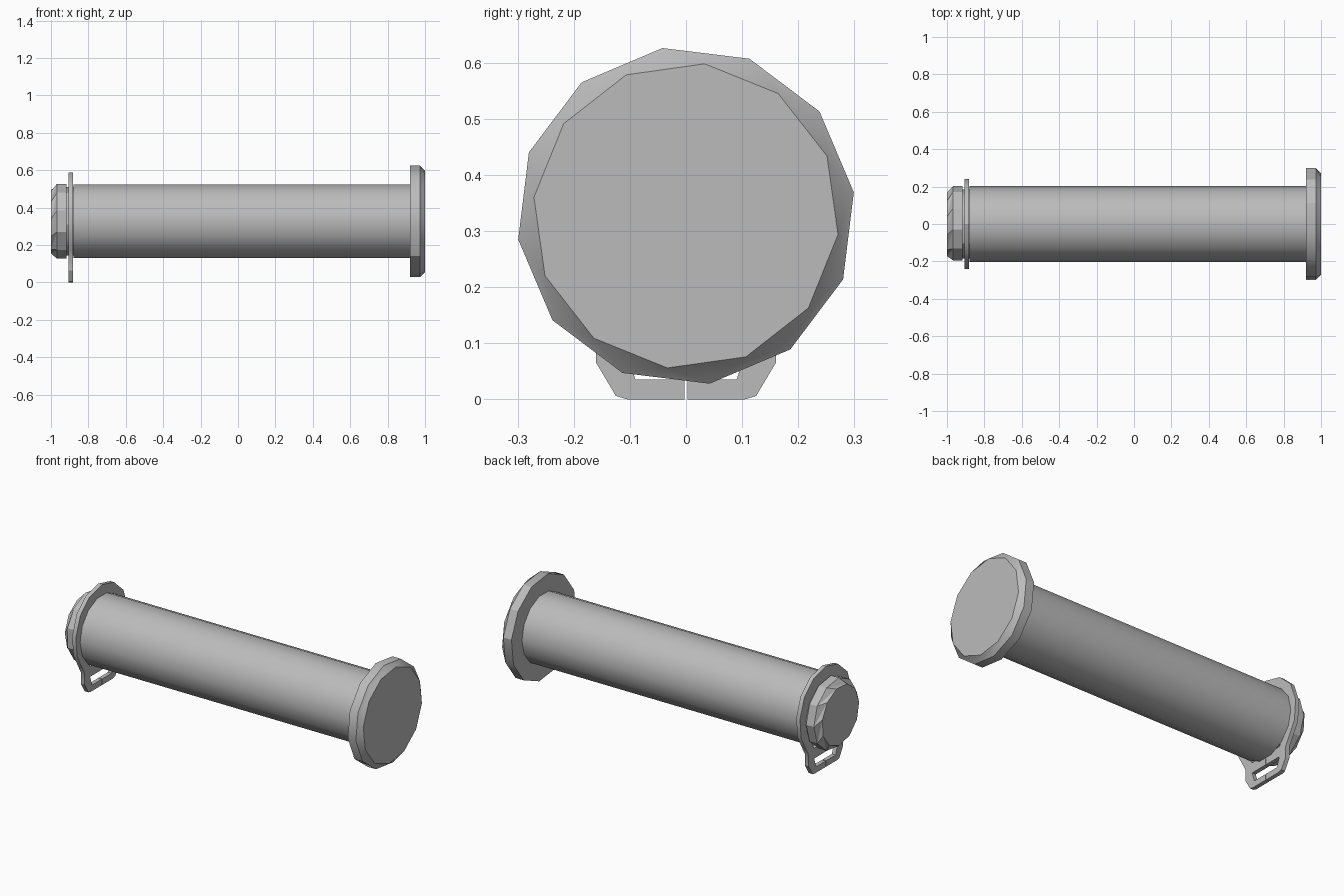
import bpy, bmesh
from math import sin, cos, radians, tau

cube = bpy.data.objects.get("Cube")
if cube:
    bpy.data.objects.remove(cube)

AXIS_Z = 0.327

steel = bpy.data.materials.new("plain grey steel")
steel.use_nodes = True
GREY = (0.5, 0.5, 0.5, 1)
steel.diffuse_color = GREY
steel.node_tree.nodes["Principled BSDF"].inputs["Base Color"].default_value = GREY


def finish(name, bm, angle):
    bmesh.ops.recalc_face_normals(bm, faces=bm.faces)
    mesh = bpy.data.meshes.new(name)
    bm.to_mesh(mesh)
    bm.free()
    mesh.materials.append(steel)
    obj = bpy.data.objects.new(name, mesh)
    bpy.context.collection.objects.link(obj)
    bpy.ops.object.select_all(action="DESELECT")
    obj.select_set(True)
    bpy.context.view_layer.objects.active = obj
    bpy.ops.object.shade_smooth_by_angle(angle=radians(angle))
    return obj


def turned(name, sides, rings, angle=30):
    """Turn (x, radius, phase) rings around the pin axis and cap both ends."""
    bm = bmesh.new()
    loops = []
    for x, r, phase in rings:
        turns = [tau * i / sides + radians(phase) for i in range(sides)]
        loops.append([bm.verts.new((x, r * cos(t), AXIS_Z + r * sin(t))) for t in turns])
    for a, b in zip(loops, loops[1:]):
        for i in range(sides):
            j = (i + 1) % sides
            bm.faces.new((a[i], a[j], b[i]))
            bm.faces.new((a[j], b[j], b[i]))
    bm.faces.new(loops[0])
    bm.faces.new(loops[-1])
    return finish(name, bm, angle)


# Head: flat disc with a faceted chamfer on its outer face
turned("head", 12, [(0.92, 0.302, 8), (0.972, 0.302, 8), (1.0, 0.273, 23)])

# Shaft, stepping down into the clip groove
turned("shaft", 14, [(-0.88, 0.202, 0), (0.93, 0.202, 0)])
turned("groove", 12, [(-0.93, 0.184, 5), (-0.87, 0.184, 5)])

# Tip: short collar with a chamfered end
turned("tip", 11, [(-1.0, 0.172, 12), (-0.968, 0.202, 0), (-0.918, 0.202, 0)])

# Retaining clip: half ring running down into a lug, mirrored across the split
bm = bmesh.new()


def strip(pairs):
    verts = [[bm.verts.new((-0.905, y, z)) for y, z in pair] for pair in pairs]
    for a, b in zip(verts, verts[1:]):
        bm.faces.new((a[0], a[1], b[1], b[0]))


ring = []
for deg in (90, 64, 38, 10, -18, -40):
    t = radians(deg)
    outer = 0.24 + 0.02 * max(0, sin(t))
    ring.append([(r * cos(t), AXIS_Z + r * sin(t)) for r in (outer, 0.182)])
lug = [((0.16, 0.13), (0.11, 0.15)), ((0.16, 0.065), (0.108, 0.09)),
       ((0.125, 0.006), (0.09, 0.035)), ((0.105, 0), (0.08, 0.035)),
       ((0.003, 0), (0.003, 0.035))]
strip(ring + lug)
# Inner bar above the lug opening
strip([((0.108, 0.09), (0.11, 0.15)), ((0.003, 0.09), (0.003, 0.15))])
bmesh.ops.remove_doubles(bm, verts=bm.verts, dist=0.0005)

solid = bmesh.ops.extrude_face_region(bm, geom=bm.faces[:])
moved = [v for v in solid["geom"] if isinstance(v, bmesh.types.BMVert)]
bmesh.ops.translate(bm, verts=moved, vec=(0.024, 0, 0))
clip = finish("retaining_clip", bm, 30)
mirror = clip.modifiers.new("mirror", "MIRROR")
mirror.use_axis = (False, True, False)
mirror.merge_threshold = 0.001
